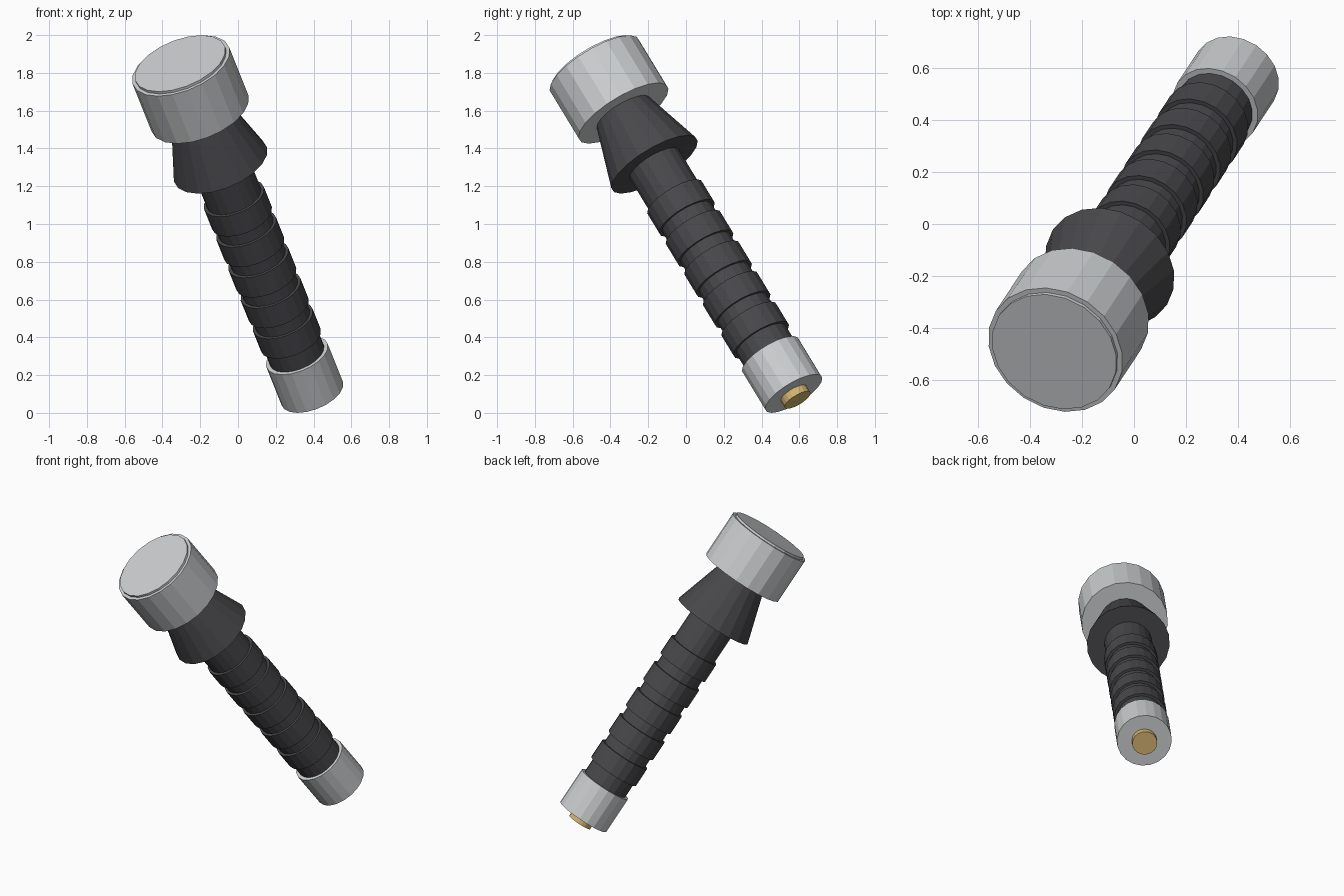
import bpy
import bmesh
from mathutils import Vector, Matrix

cube = bpy.data.objects.get("Cube")
if cube:
    bpy.data.objects.remove(cube, do_unlink=True)

SIDES = 20
BASE = Vector((0.393, 0.57, 0.1025))    # centre of the bottom cap's underside
HEAD = Vector((-0.302, -0.484, 1.838))  # centre of the head's upper rim
AXIS = (HEAD - BASE).normalized()
LENGTH = (HEAD - BASE).length
TILT = Matrix.Translation(BASE) @ AXIS.to_track_quat('Z', 'Y').to_matrix().to_4x4()


def material(name, color):
    mat = bpy.data.materials.new(name)
    mat.use_nodes = True
    mat.diffuse_color = (*color, 1)
    shader = next(n for n in mat.node_tree.nodes if n.type == 'BSDF_PRINCIPLED')
    shader.inputs["Base Color"].default_value = (*color, 1)
    return mat


def section(name, start, end, r_start, r_end, mat):
    """Closed cylinder or cone between two distances along the tilted axis."""
    bm = bmesh.new()
    bmesh.ops.create_cone(bm, cap_ends=True, segments=SIDES, radius1=r_start,
                          radius2=r_end, depth=end - start)
    bmesh.ops.translate(bm, verts=bm.verts, vec=(0, 0, (start + end) / 2))
    mesh = bpy.data.meshes.new(name)
    bm.to_mesh(mesh)
    bm.free()
    mesh.materials.append(mat)
    obj = bpy.data.objects.new(name, mesh)
    obj.matrix_world = TILT
    bpy.context.collection.objects.link(obj)
    return obj


light_metal = material("light metal", (0.60, 0.62, 0.63))
dark_grip = material("dark grip", (0.065, 0.064, 0.07))
brass = material("brass", (0.65, 0.46, 0.16))

# Bottom cap and its button
section("end_button", -0.042, 0.02, 0.079, 0.079, brass)
section("bottom_cap", 0, 0.25, 0.174, 0.174, light_metal)

# Handle with raised grip rings
section("handle", 0.2, 1.6, 0.152, 0.152, dark_grip)
for i in range(5):
    top = 1.28 - 0.2 * i
    section(f"grip_ring_{i + 1}", top - 0.13, top, 0.169, 0.169, dark_grip)

# Flared collar, head and front plate
section("flared_collar", 1.5, 1.85, 0.263, 0.158, dark_grip)
section("head", 1.835, LENGTH, 0.274, 0.274, light_metal)
section("head_plate", LENGTH - 0.02, LENGTH + 0.015, 0.254, 0.254, light_metal)
